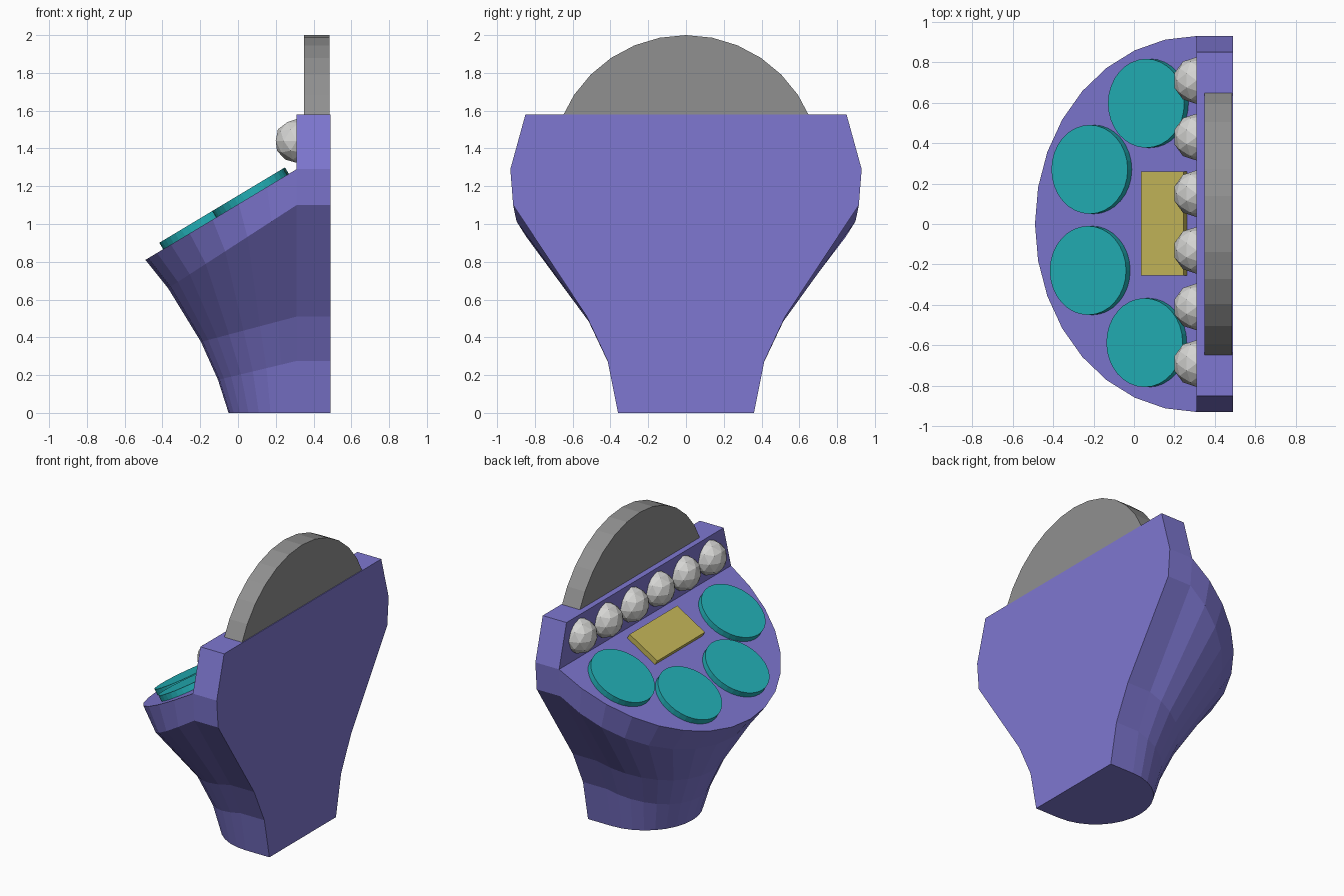
import bpy, bmesh, math
from mathutils import Matrix, Vector

if "Cube" in bpy.data.objects:
    bpy.data.objects.remove(bpy.data.objects["Cube"])

XC, XB = 0.31, 0.49                      # front of the wall, flat back
TILT = -math.atan2(0.48, 0.80)           # slope of the control face


def material(name, rgb):
    m = bpy.data.materials.new(name)
    lin = [((c / 255 + 0.055) / 1.055) ** 2.4 for c in rgb]
    m.diffuse_color = (*lin, 1)
    m.use_nodes = True
    m.node_tree.nodes["Principled BSDF"].inputs["Base Color"].default_value = m.diffuse_color
    return m


violet = material("violet", (126, 119, 209))
teal = material("teal", (35, 176, 183))
grey = material("grey", (144, 144, 144))
mustard = material("mustard", (198, 184, 90))
pale = material("pale grey", (212, 212, 210))


def finish(name, bm, mat):
    bmesh.ops.recalc_face_normals(bm, faces=bm.faces)
    me = bpy.data.meshes.new(name)
    bm.to_mesh(me)
    bm.free()
    me.materials.append(mat)
    ob = bpy.data.objects.new(name, me)
    bpy.context.collection.objects.link(ob)
    return ob


def slope_matrix(x, y, thick):
    """Place a plate so that its top face centre lies at (x, y) above the slope."""
    normal = Vector((math.sin(TILT), 0, math.cos(TILT)))
    z = 1.29 - 0.6 * (XC - x) + thick / math.cos(TILT)
    centre = Vector((x, y, z)) - normal * (thick / 2 + 0.005)
    return Matrix.Translation(centre) @ Matrix.Rotation(TILT, 4, 'Y')


# body: tilted half-elliptical rings (z, half width, depth, front drop)
rings = [(0.00, 0.36, 0.36, 0.00), (0.275, 0.415, 0.416, 0.10),
         (0.51, 0.525, 0.506, 0.134), (1.10, 0.915, 0.68, 0.44),
         (1.29, 0.93, 0.80, 0.48)]
N = 16
bm = bmesh.new()
loops = []
for z, w, d, drop in rings:
    pts = [(XB, -w, z)]
    for i in range(N + 1):
        a = math.pi * i / N
        s = math.sin(a)
        pts.append((XC - d * s, -w * math.cos(a), z - drop * s))
    pts.append((XB, w, z))
    loops.append([bm.verts.new(p) for p in pts])
for lo, hi in zip(loops, loops[1:]):
    for i in range(len(lo)):
        j = (i + 1) % len(lo)
        bm.faces.new((lo[i], lo[j], hi[j], hi[i]))
bm.faces.new(loops[0])
top = loops[-1]
bm.faces.new(top[1:-1])                  # sloping face
# raised back wall with tapered ends
base = [top[0], top[1], top[-2], top[-1]]
cap = [bm.verts.new((v.co.x, math.copysign(0.85, v.co.y), 1.58)) for v in base]
for i in range(4):
    j = (i + 1) % 4
    bm.faces.new((base[i], base[j], cap[j], cap[i]))
bm.faces.new(cap)
finish("body", bm, violet)

# round disc rising out of the wall
bm = bmesh.new()
bmesh.ops.create_cone(bm, cap_ends=True, segments=32, radius1=0.713, radius2=0.713, depth=0.135,
                      matrix=Matrix.Translation((0.4175, 0, 1.287)) @ Matrix.Rotation(math.pi / 2, 4, 'Y'))
finish("back_disc", bm, grey)

# round pads on the slope
for k, (x, y) in enumerate([(0.06, 0.597), (-0.22, 0.27), (-0.228, -0.23), (0.052, -0.587)]):
    bm = bmesh.new()
    bmesh.ops.create_cone(bm, cap_ends=True, segments=32, radius1=0.22, radius2=0.22,
                          depth=0.05, matrix=slope_matrix(x, y, 0.04))
    finish(f"round_pad_{k + 1}", bm, teal)

# rectangular plate on the slope
bm = bmesh.new()
bmesh.ops.create_cube(bm, size=1, matrix=slope_matrix(0.14, 0.0025, 0.035)
                      @ Matrix.Diagonal((0.245, 0.515, 0.045, 1)))
finish("centre_plate", bm, mustard)

# row of faceted knobs set in the wall
for k in range(6):
    bm = bmesh.new()
    bmesh.ops.create_icosphere(bm, subdivisions=2, radius=0.116,
                               matrix=Matrix.Translation((XC, 0.71 - 0.28 * k, 1.44)))
    finish(f"knob_{k + 1}", bm, pale)
